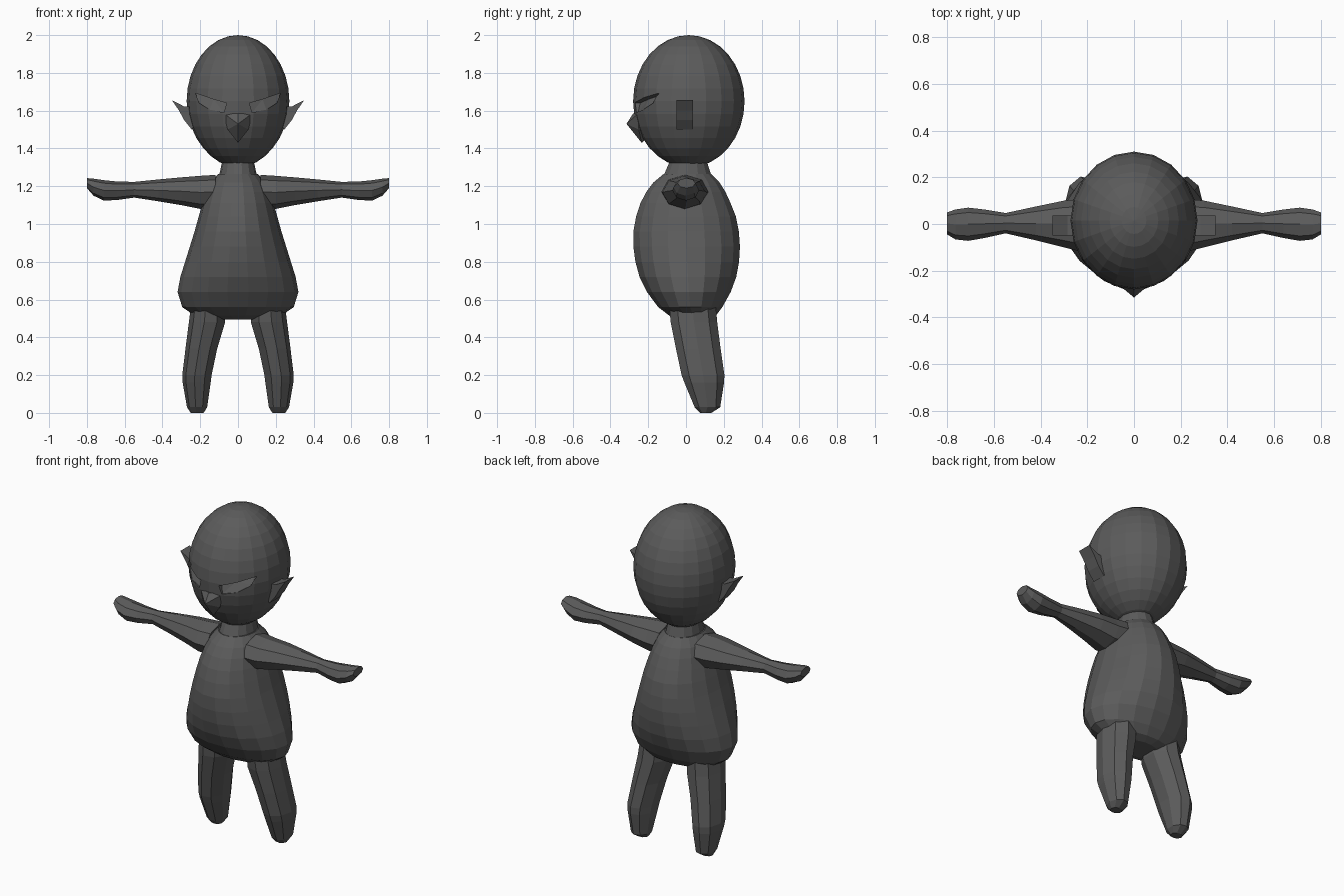
import bpy, bmesh, math

if "Cube" in bpy.data.objects:
    bpy.data.objects.remove(bpy.data.objects["Cube"])

grey = bpy.data.materials.new("dark_grey")
grey.diffuse_color = (0.105, 0.105, 0.105, 1)
grey.use_nodes = True
grey.node_tree.nodes["Principled BSDF"].inputs["Base Color"].default_value = grey.diffuse_color


def finish(name, bm, mirror=False):
    """Turn a bmesh into a flat-shaded object, optionally mirrored in x."""
    bmesh.ops.recalc_face_normals(bm, faces=bm.faces)
    me = bpy.data.meshes.new(name)
    bm.to_mesh(me)
    bm.free()
    me.materials.append(grey)
    ob = bpy.data.objects.new(name, me)
    bpy.context.collection.objects.link(ob)
    if mirror:
        ob.modifiers.new("mirror", 'MIRROR').use_mirror_merge = False
    return ob


def loft(name, sections, axis, n, mirror=False):
    """Skin ellipses given as (position, u0, u1, v0, v1) along an axis."""
    bm = bmesh.new()
    rings = []
    for p, u0, u1, v0, v1 in sections:
        ring = []
        for i in range(n):
            a = 2 * math.pi * i / n
            u = (u0 + u1) / 2 + (u1 - u0) / 2 * math.cos(a)
            v = (v0 + v1) / 2 + (v1 - v0) / 2 * math.sin(a)
            ring.append(bm.verts.new((u, v, p) if axis == 'z' else (p, u, v)))
        rings.append(ring)
    for a, b in zip(rings, rings[1:]):
        for i in range(n):
            j = (i + 1) % n
            bm.faces.new((a[i], a[j], b[j], b[i]))
    bm.faces.new(rings[0])
    bm.faces.new(rings[-1])
    return finish(name, bm, mirror)


def prism(bm, front, back):
    """Join two matching outlines into a closed solid."""
    f = [bm.verts.new(p) for p in front]
    b = [bm.verts.new(p) for p in back]
    for i in range(len(f)):
        j = (i + 1) % len(f)
        bm.faces.new((f[i], f[j], b[j], b[i]))
    caps = [bm.faces.new(f), bm.faces.new(b)]
    bmesh.ops.triangulate(bm, faces=caps)


# Pear-shaped torso
loft("torso", [
    (0.495, -0.12, 0.12, -0.04, 0.12),
    (0.515, -0.23, 0.23, -0.09, 0.16),
    (0.56, -0.295, 0.295, -0.15, 0.195),
    (0.64, -0.32, 0.32, -0.21, 0.24),
    (0.72, -0.305, 0.305, -0.25, 0.27),
    (0.80, -0.28, 0.28, -0.272, 0.285),
    (0.88, -0.255, 0.255, -0.283, 0.29),
    (0.96, -0.23, 0.23, -0.283, 0.284),
    (1.04, -0.208, 0.208, -0.268, 0.268),
    (1.11, -0.188, 0.188, -0.245, 0.24),
    (1.17, -0.168, 0.168, -0.213, 0.212),
    (1.22, -0.145, 0.145, -0.175, 0.18),
    (1.265, -0.105, 0.105, -0.12, 0.135)], 'z', 18)

# Neck
loft("neck", [
    (1.23, -0.11, 0.11, -0.14, 0.15),
    (1.265, -0.098, 0.098, -0.118, 0.135),
    (1.34, -0.082, 0.082, -0.085, 0.11)], 'z', 14)

# Arms with mitten hands
loft("arm", [
    (0.12, -0.13, 0.12, 1.08, 1.26),
    (0.20, -0.125, 0.11, 1.08, 1.255),
    (0.30, -0.10, 0.10, 1.10, 1.247),
    (0.42, -0.07, 0.075, 1.12, 1.236),
    (0.55, -0.04, 0.047, 1.14, 1.223),
    (0.64, -0.06, 0.062, 1.127, 1.225),
    (0.71, -0.072, 0.07, 1.124, 1.232),
    (0.765, -0.066, 0.062, 1.15, 1.24),
    (0.80, -0.045, 0.05, 1.19, 1.243)], 'x', 8, True)

# Legs with blunt feet
loft("leg", [
    (0.56, 0.06, 0.25, -0.09, 0.16),
    (0.48, 0.062, 0.26, -0.083, 0.167),
    (0.34, 0.105, 0.278, -0.055, 0.185),
    (0.20, 0.135, 0.295, -0.025, 0.205),
    (0.16, 0.14, 0.293, -0.01, 0.203),
    (0.03, 0.16, 0.27, 0.045, 0.182),
    (0.0, 0.18, 0.25, 0.075, 0.135)], 'z', 9, True)

# Egg-shaped head, slightly narrower at the jaw
RX, RY, RZ, CY, CZ = 0.272, 0.295, 0.35, 0.015, 1.65
bm = bmesh.new()
bmesh.ops.create_uvsphere(bm, u_segments=20, v_segments=16, radius=1)
for v in bm.verts:
    t = 1 - 0.08 * max(0, -v.co.z) ** 2
    v.co = (v.co.x * RX * t, CY + v.co.y * RY, CZ + v.co.z * RZ)
head = finish("head", bm)


def face_y(x, z):
    """Front of the head at a given point."""
    return CY - RY * math.sqrt(max(0, 1 - (x / RX) ** 2 - ((z - CZ) / RZ) ** 2))


# Slanted eye sockets, deep under the brow and flush at the cheek
eye = [(0.06, 1.64, 0.03), (0.13, 1.66, 0.045), (0.225, 1.692, 0.04),
       (0.205, 1.64, 0.015), (0.15, 1.605, 0.005), (0.075, 1.59, 0.01)]
bm = bmesh.new()
for s in (-1, 1):
    prism(bm, [(s * x, -0.4, z) for x, z, d in eye],
          [(s * x, face_y(x, z) + d, z) for x, z, d in eye])
cutter = finish("eye_cutter", bm)
cutter.hide_render = True
cut = head.modifiers.new("eye_sockets", 'BOOLEAN')
cut.operation = 'DIFFERENCE'
cut.solver = 'EXACT'
cut.object = cutter
bpy.context.view_layer.objects.active = head
bpy.ops.object.modifier_apply(modifier=cut.name)
bpy.data.objects.remove(cutter)

# Pointed snout
bm = bmesh.new()
for x, y, z in [(0, -0.28, 1.585), (0.075, -0.252, 1.585), (0, -0.315, 1.53),
                (0.055, -0.25, 1.50), (0, -0.272, 1.49), (0, -0.235, 1.43),
                (0, -0.15, 1.50)]:
    for s in ((-1, 1) if x else (1,)):
        bm.verts.new((s * x, y, z))
bmesh.ops.convex_hull(bm, input=bm.verts)
finish("snout", bm)

# Pointed ears
ear = [(0.24, 1.62), (0.285, 1.622), (0.35, 1.656), (0.312, 1.60),
       (0.285, 1.55), (0.245, 1.50), (0.21, 1.55)]
bm = bmesh.new()
prism(bm, [(x, -0.05, z) for x, z in ear], [(x, 0.037, z) for x, z in ear])
finish("ear", bm, True)
